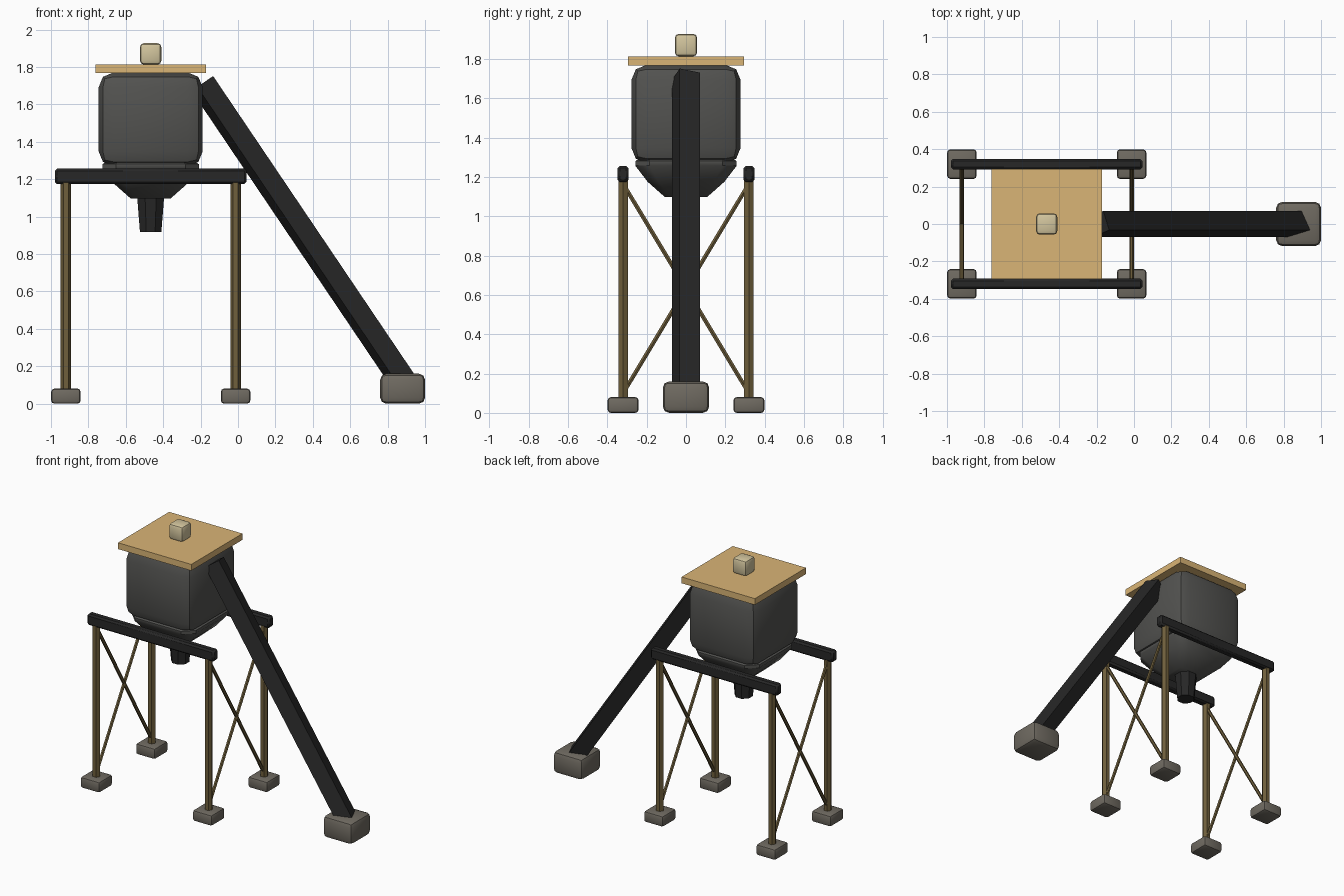
import bpy, bmesh, math
from mathutils import Vector

if "Cube" in bpy.data.objects:
    bpy.data.objects.remove(bpy.data.objects["Cube"])


def mat(name, r, g, b):
    m = bpy.data.materials.new(name)
    m.diffuse_color = (r, g, b, 1)
    m.use_nodes = True
    m.node_tree.nodes["Principled BSDF"].inputs["Base Color"].default_value = m.diffuse_color
    return m


STONE = mat("stone", 0.16, 0.145, 0.12)
WOOD = mat("wood", 0.16, 0.115, 0.045)
IRON = mat("dark_iron", 0.02, 0.02, 0.02)
TANK = mat("tank_grey", 0.085, 0.085, 0.08)
LID = mat("lid_tan", 0.70, 0.46, 0.18)
CREAM = mat("cream", 0.65, 0.56, 0.34)


def finish(name, bm, material, smooth=False):
    bmesh.ops.recalc_face_normals(bm, faces=bm.faces[:])
    me = bpy.data.meshes.new(name)
    bm.to_mesh(me)
    bm.free()
    me.materials.append(material)
    ob = bpy.data.objects.new(name, me)
    bpy.context.collection.objects.link(ob)
    if smooth:
        bpy.ops.object.select_all(action='DESELECT')
        ob.select_set(True)
        bpy.context.view_layer.objects.active = ob
        bpy.ops.object.shade_smooth_by_angle(angle=math.radians(40))
    return ob


def box(name, center, size, material, bevel=0.0, segments=2):
    bm = bmesh.new()
    bmesh.ops.create_cube(bm, size=1)
    for v in bm.verts:
        v.co = Vector(center) + Vector([a * b for a, b in zip(v.co, size)])
    if bevel:
        bmesh.ops.bevel(bm, geom=bm.edges[:], offset=bevel, segments=segments,
                        profile=0.5, affect='EDGES')
    return finish(name, bm, material, smooth=bevel > 0)


def loft(name, rings, material, smooth=False):
    """Skin a list of equal-length point loops and cap both ends."""
    bm = bmesh.new()
    loops = [[bm.verts.new(p) for p in ring] for ring in rings]
    n = len(loops[0])
    for a, b in zip(loops, loops[1:]):
        for i in range(n):
            j = (i + 1) % n
            bm.faces.new((a[i], a[j], b[j], b[i]))
    bm.faces.new(loops[0])
    bm.faces.new(loops[-1])
    return finish(name, bm, material, smooth)


def stick(name, p, q, radius, sides, material, side=(1, 0, 0), turn=0.0, radius2=None):
    """Straight low-sided bar from p to q; side fixes the first corner direction."""
    p, q, u = Vector(p), Vector(q), Vector(side)
    d = (q - p).normalized()
    u = (u - d * u.dot(d)).normalized()
    w = d.cross(u)
    angles = [turn + 2 * math.pi * i / sides for i in range(sides)]
    ring = lambda c, r: [c + (u * math.cos(a) + w * math.sin(a)) * r for a in angles]
    return loft(name, [ring(p, radius), ring(q, radius2 or radius)], material)


# Support frame: feet, posts, rails and cross braces
LEG_X = {"left": -0.92, "right": -0.013}
LEG_Y = {"front": -0.32, "back": 0.32}
for yn, y in LEG_Y.items():
    box(f"{yn}_rail", (-0.467, y, 1.215), (1.025, 0.056, 0.082), IRON, 0.012, 1)
    for xn, x in LEG_X.items():
        box(f"{yn}_{xn}_foot", (x, y, 0.04), (0.157, 0.157, 0.08), STONE, 0.016)
        stick(f"{yn}_{xn}_post", (x, y, 0.06), (x, y, 1.19), 0.028, 6, WOOD)
for xn, x in LEG_X.items():
    for yn, y in LEG_Y.items():
        stick(f"{xn}_brace_from_{yn}", (x, y, 0.1), (x, -y, 1.165), 0.012, 6, WOOD)

# Tank body
CX = -0.467
box("tank_body", (CX, 0, 1.52), (0.556, 0.556, 0.5), TANK, 0.078)


# Hopper: chamfered square sections narrowing downward, with a rim
def square_ring(h, z):
    c = h * 0.72
    return [(CX + x, y, z) for x, y in
            ((h, -c), (h, c), (c, h), (-c, h), (-h, c), (-h, -c), (-c, -h), (c, -h))]


HOPPER = [(0.235, 1.295), (0.258, 1.28), (0.258, 1.257), (0.195, 1.175), (0.108, 1.098)]
loft("hopper", [square_ring(h, z) for h, z in HOPPER], TANK, smooth=True)

# Outlet spout
stick("spout", (CX, 0, 1.12), (CX, 0, 0.917), 0.079, 8, IRON,
      turn=math.pi / 8, radius2=0.062)

# Lid and knob
box("lid", (CX, 0, 1.79), (0.592, 0.59, 0.046), LID)
box("lid_knob", (CX, 0, 1.87), (0.114, 0.114, 0.114), CREAM, 0.02)

# Sloping square chute, slightly rolled about its axis, and its base block
stick("chute", (-0.191, 0, 1.712), (0.905, 0, 0.088), 0.0772, 4, IRON,
      side=(0.829, -0.46, 0.559))
box("chute_base", (0.88, 0, 0.08), (0.24, 0.236, 0.16), STONE, 0.032)
